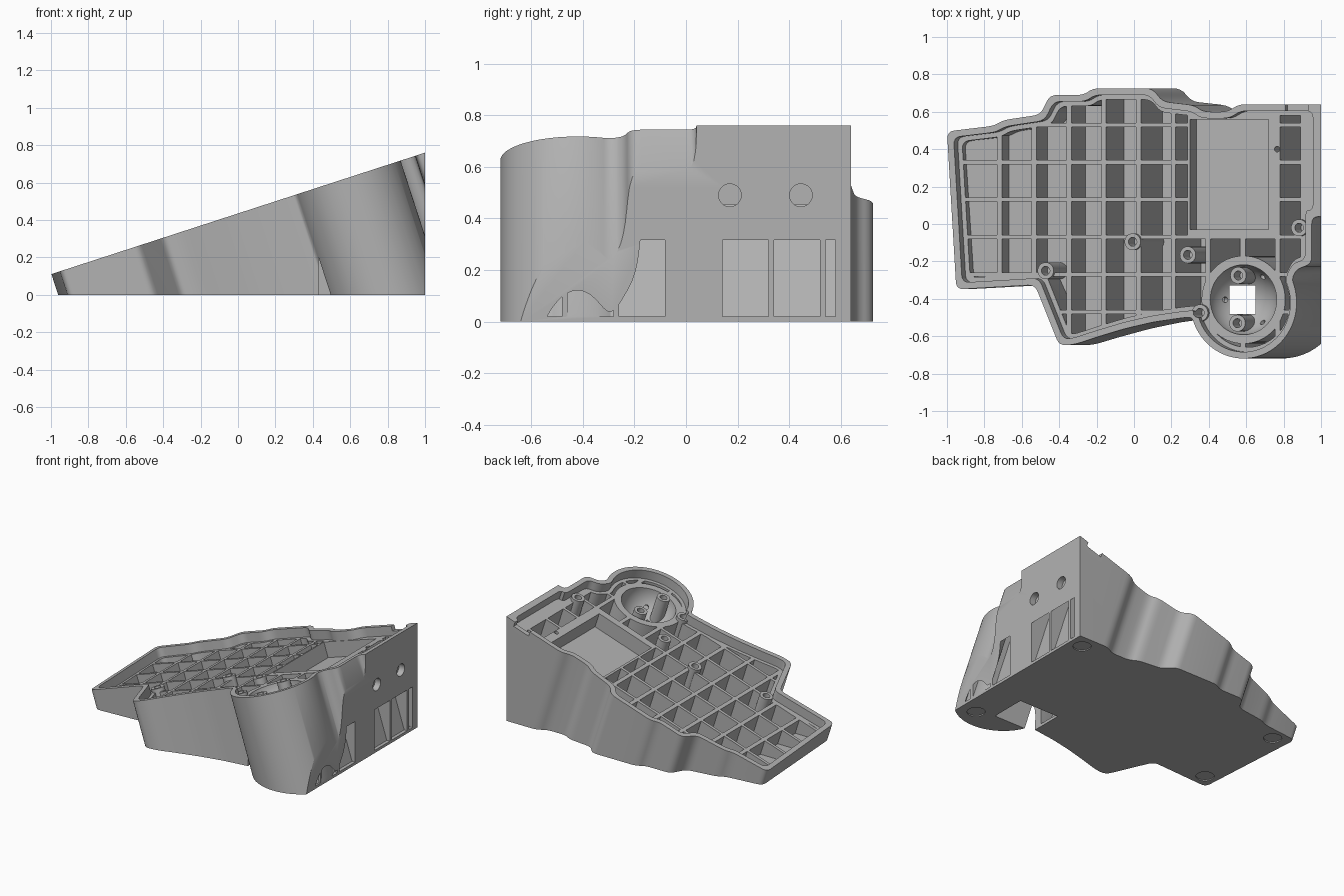
import bpy, bmesh, math
from mathutils import Matrix, Vector

cube = bpy.data.objects.get("Cube")
if cube:
    bpy.data.objects.remove(cube, do_unlink=True)

TILT = math.atan(0.325)
COS, SIN = math.cos(TILT), math.sin(TILT)
DECK = -0.066          # height of the rib tops below the rim, square to the slope
FRAME = Matrix.Translation((0, 0, 0.435)) @ Matrix.Rotation(-TILT, 4, 'Y')

grey = bpy.data.materials.new("plain_grey")
grey.use_nodes = True
grey.diffuse_color = (0.45, 0.45, 0.45, 1)
grey.node_tree.nodes["Principled BSDF"].inputs["Base Color"].default_value = (0.45, 0.45, 0.45, 1)


def finish(name, bm, matrix):
    bmesh.ops.recalc_face_normals(bm, faces=bm.faces)
    mesh = bpy.data.meshes.new(name)
    bm.to_mesh(mesh)
    bm.free()
    mesh.transform(matrix)
    mesh.materials.append(grey)
    obj = bpy.data.objects.new(name, mesh)
    bpy.context.collection.objects.link(obj)
    return obj


def prisms(name, outlines, low, high, matrix=FRAME):
    """Extrude one or more separate outlines between two heights."""
    bm = bmesh.new()
    for pts in outlines:
        a = [bm.verts.new((x, y, low)) for x, y in pts]
        b = [bm.verts.new((x, y, high)) for x, y in pts]
        bm.faces.new(a[::-1])
        bm.faces.new(b)
        for i in range(len(pts)):
            j = (i + 1) % len(pts)
            bm.faces.new((a[i], a[j], b[j], b[i]))
    return finish(name, bm, matrix)


def rect(x0, x1, y0, y1):
    return [(x0, y0), (x1, y0), (x1, y1), (x0, y1)]


def circle(x, y, r, n=32):
    return [(x + r * math.cos(t * math.tau / n), y + r * math.sin(t * math.tau / n)) for t in range(n)]


def deck_u(x):
    """Position along the slope of a point on the deck at plan position x."""
    return (x + DECK * SIN) / COS


def combine(target, tool, operation='DIFFERENCE'):
    mod = target.modifiers.new("cut", 'BOOLEAN')
    mod.operation, mod.solver, mod.object = operation, 'EXACT', tool
    graph = bpy.context.evaluated_depsgraph_get()
    mesh = bpy.data.meshes.new_from_object(target.evaluated_get(graph))
    target.modifiers.clear()
    target.data = mesh
    bpy.data.objects.remove(tool, do_unlink=True)


def outline(right, inset):
    """Case outline, inset and with rounded corners."""
    front = [(-.95, -.35), (-.53, -.325), (-.40, -.65), (-.32, -.645), (-.2, -.605),
             (-.05, -.56), (.1, -.525), (.27, -.5)]
    back = [(.87, -.24), (.95, -.215), (.95, .04), (right, .04), (right, .64), (.56, .64),
            (.50, .6), (.37, .6), (.32, .635), (.15, .655), (.10, .725), (-.22, .725),
            (-.27, .69), (-.45, .69), (-.50, .585), (-.70, .555), (-.75, .525), (-1, .495)]
    arc = [(.615 + .3 * math.cos(math.radians(a)), -.42 + .3 * math.sin(math.radians(a)))
           for a in range(195, 386, 10)]
    pts = [Vector((x / COS, y)) for x, y in front] + [Vector(p) for p in arc] \
        + [Vector((x / COS, y)) for x, y in back]
    n = len(pts)
    moved = []
    for i, p in enumerate(pts):
        d0, d1 = (p - pts[i - 1]).normalized(), (pts[(i + 1) % n] - p).normalized()
        n0, n1 = Vector((-d0.y, d0.x)), Vector((-d1.y, d1.x))
        moved.append(p + (n0 + n1) * inset / (1 + n0.dot(n1)))
    result = []
    for i, p in enumerate(moved):
        q, s = moved[i - 1] - p, moved[(i + 1) % n] - p
        a = p + q.normalized() * min(.04, q.length * .45)
        b = p + s.normalized() * min(.04, s.length * .45)
        for k in range(5):
            t = k / 4
            result.append(tuple(a * (1 - t) ** 2 + p * 2 * t * (1 - t) + b * t * t))
    return result


# Solid wedge, with the shallow tray inside its rim
case = prisms("case", [outline(1.15, 0)], -1.3, 0)
combine(case, prisms("tray", [outline(.99, .035)], DECK, .2))

# Lattice pockets: a grid of cells held inside the walls and above the floor
cells = []
for col in range(-1, 9):
    x0, x1 = -.72 + .186 * col + .013, -.72 + .186 * (col + 1) - .013
    x0, x1 = (-.93 if col < 0 else x0), (.89 if col == 8 else x1)
    for row in range(7):
        y0 = -.67 + .2 * row + .011
        upper = y0 > -.1
        if upper and col in (6, 7):
            continue
        right = .285 if upper and col == 5 else x1
        cells.append(rect(deck_u(x0), deck_u(right), y0, y0 + .178))
pockets = prisms("pockets", cells, -1.2, -.05)
combine(pockets, prisms("pocket_limit", [outline(.99, .06)], -1.25, -.04), 'INTERSECT')
combine(pockets, prisms("floor_limit", [rect(-2, 2, -2, 2)], .02, 2, Matrix()), 'INTERSECT')
bowl_u, bowl_y = deck_u(.585), -.405
combine(pockets, prisms("socket_block", [circle(bowl_u, bowl_y, .235, 64)], -1.3, 0))
combine(case, pockets)

# Shallow rectangular compartment and round socket
combine(case, prisms("compartment", [rect(deck_u(.30), deck_u(.72), -.03, .56)], DECK - .11, .1))
bm = bmesh.new()
bmesh.ops.create_uvsphere(bm, u_segments=48, v_segments=24, radius=.187)
combine(case, finish("bowl", bm, FRAME @ Matrix.Translation((bowl_u, bowl_y, DECK + .005))))

# Screw posts rising from the floor
posts = [(0, -.095), (-.465, -.25), (.295, -.165), (.36, -.475), (.89, -.02), (.565, -.275), (.56, -.53)]
combine(case, prisms("posts", [circle(deck_u(x), y, .045) for x, y in posts], -1.25, DECK + .025), 'UNION')
combine(case, prisms("post_holes", [circle(deck_u(x), y, .024, 20) for x, y in posts],
                     DECK - .08, .1))
combine(case, prisms("pin_hole", [circle(deck_u(.765), .4, .015, 16)], DECK - .1, .1))

# Three small bearing holes in the socket wall
for angle in (60, 180, 300):
    turn = Matrix.Rotation(math.radians(angle), 4, 'Z') @ Matrix.Rotation(math.radians(130), 4, 'Y')
    place = FRAME @ Matrix.Translation((bowl_u, bowl_y, DECK)) @ turn
    combine(case, prisms("bearing_hole", [circle(0, 0, .016, 16)], .15, .215, place))

# Cut the base level and the right side upright
combine(case, prisms("trim", [rect(-2, 1, -1, 1)], 0, 2, Matrix()), 'INTERSECT')

# Opening under the socket, foot recesses, side holes and back rim notch
combine(case, prisms("base_opening", [rect(.43, .75, -.53, -.27)], -.1, .3, Matrix()))
combine(case, prisms("shaft", [rect(.51, .65, -.48, -.33)], .2, .5, Matrix()))
feet = [(.9, .54), (.88, -.57), (-.84, .42), (-.82, -.25)]
combine(case, prisms("foot_recesses", [circle(x, y, .06) for x, y in feet], -.1, .008, Matrix()))
side = Matrix.Translation((1, 0, .49)) @ Matrix.Rotation(math.radians(90), 4, 'Y')
combine(case, prisms("side_holes", [circle(0, y, .044) for y in (.17, .445)], -.045, .1, side))
combine(case, prisms("rim_notch", [rect(.81 / COS, .93 / COS, .59, .7)], -.035, .1))

# Smooth rounded walls, crisp edges
bpy.ops.object.select_all(action='DESELECT')
case.select_set(True)
bpy.context.view_layer.objects.active = case
bpy.ops.object.shade_smooth_by_angle(angle=math.radians(30))
